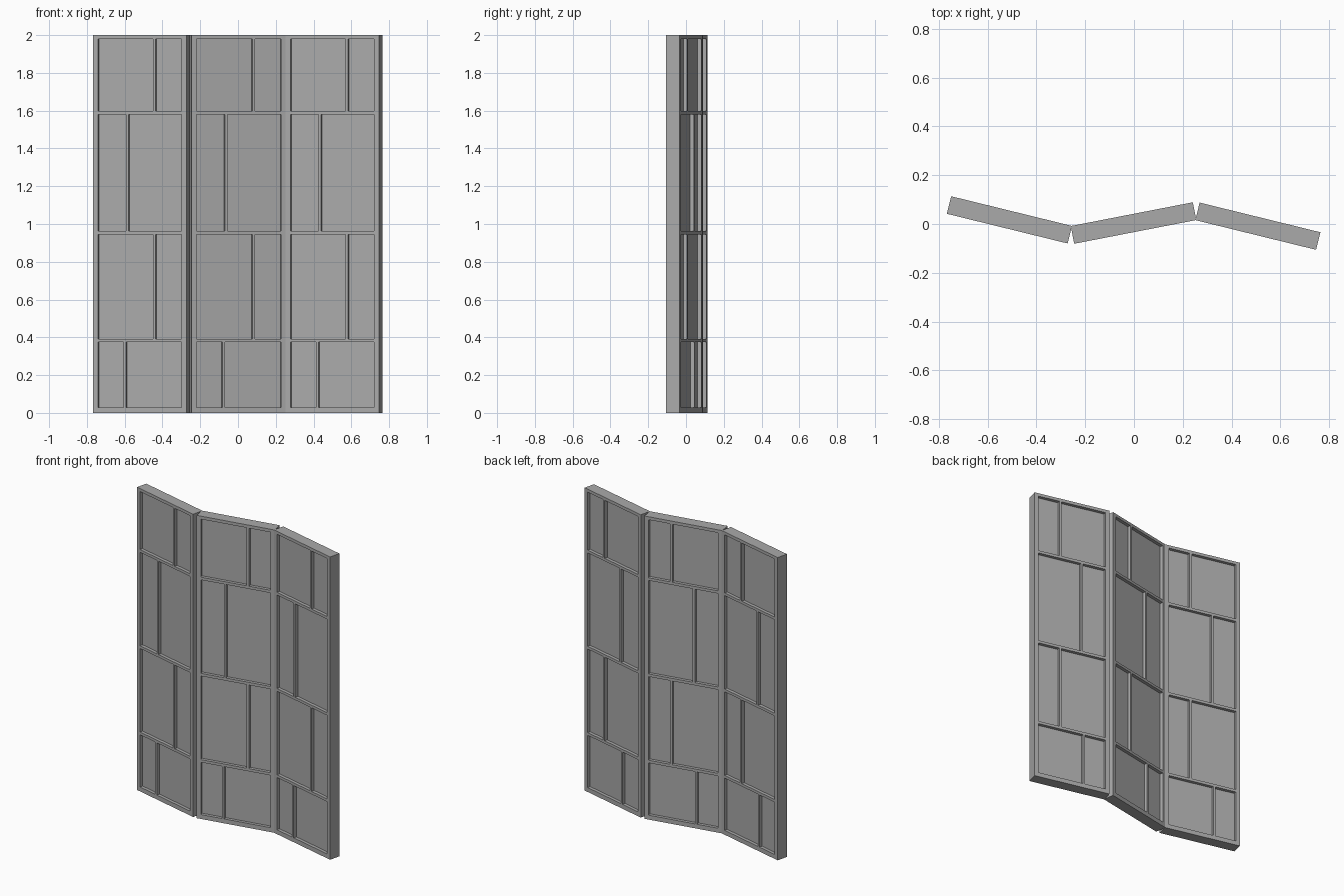
import bpy
import bmesh
from math import radians
from mathutils import Matrix, Vector

cube = bpy.data.objects.get("Cube")
if cube:
    bpy.data.objects.remove(cube, do_unlink=True)

# One plain grey for the whole screen
grey = bpy.data.materials.new("plain_grey")
grey.use_nodes = True
colour = (0.4, 0.4, 0.4, 1)
grey.diffuse_color = colour
grey.node_tree.nodes["Principled BSDF"].inputs["Base Color"].default_value = colour

WIDTH, DEPTH, HEIGHT = 0.51, 0.074, 2.0
STILE, TOP_RAIL, BOTTOM_RAIL = 0.027, 0.02, 0.029
BAR, DIVIDER, RECESS = 0.018, 0.014, 0.021

RAIL_HEIGHTS = [0.383, 0.953, 1.588]        # centres of the cross bars
DIVIDERS = [0.32, 0.675, 0.35, 0.675]       # share of the width, bottom row first


def box(bm, x0, x1, z0, z1, depth):
    """Add a box centred on the panel plane."""
    size = Vector((x1 - x0, depth, z1 - z0))
    centre = Vector(((x0 + x1) / 2, 0, (z0 + z1) / 2))
    bmesh.ops.create_cube(bm, size=1, matrix=Matrix.Translation(centre) @ Matrix.Diagonal(size).to_4x4())


def part(name, boxes, place):
    bm = bmesh.new()
    for b in boxes:
        box(bm, *b)
    mesh = bpy.data.meshes.new(name)
    bm.to_mesh(mesh)
    bm.free()
    mesh.materials.append(grey)
    obj = bpy.data.objects.new(name, mesh)
    obj.matrix_world = place
    bpy.context.collection.objects.link(obj)


def panel(side, x, y, angle):
    place = Matrix.Translation((x, y, 0)) @ Matrix.Rotation(radians(angle), 4, "Z")
    half = WIDTH / 2
    inner = half - STILE
    low, high = BOTTOM_RAIL, HEIGHT - TOP_RAIL

    # Outer frame: two full-height stiles, top and bottom rails between them
    part(side + "_frame", [
        (-half, -inner, 0, HEIGHT, DEPTH),
        (inner, half, 0, HEIGHT, DEPTH),
        (-inner, inner, 0, low, DEPTH),
        (-inner, inner, high, HEIGHT, DEPTH)], place)

    # Cross bars
    part(side + "_cross_bars",
         [(-inner, inner, z - BAR / 2, z + BAR / 2, DEPTH) for z in RAIL_HEIGHTS], place)

    # Staggered upright dividers, one per row
    bottoms = [low] + [z + BAR / 2 for z in RAIL_HEIGHTS]
    tops = [z - BAR / 2 for z in RAIL_HEIGHTS] + [high]
    uprights = []
    for share, z0, z1 in zip(DIVIDERS, bottoms, tops):
        c = -inner + share * 2 * inner
        uprights.append((c - DIVIDER / 2, c + DIVIDER / 2, z0, z1, DEPTH))
    part(side + "_dividers", uprights, place)

    # Recessed sheet filling the frame
    part(side + "_infill", [(-inner, inner, low, high, DEPTH - 2 * RECESS)], place)


# Three panels folded in a zigzag
panel("right_panel", -0.511, 0.017, -13.8)
panel("middle_panel", -0.002, 0.004, 11)
panel("left_panel", 0.508, -0.009, -13.8)
